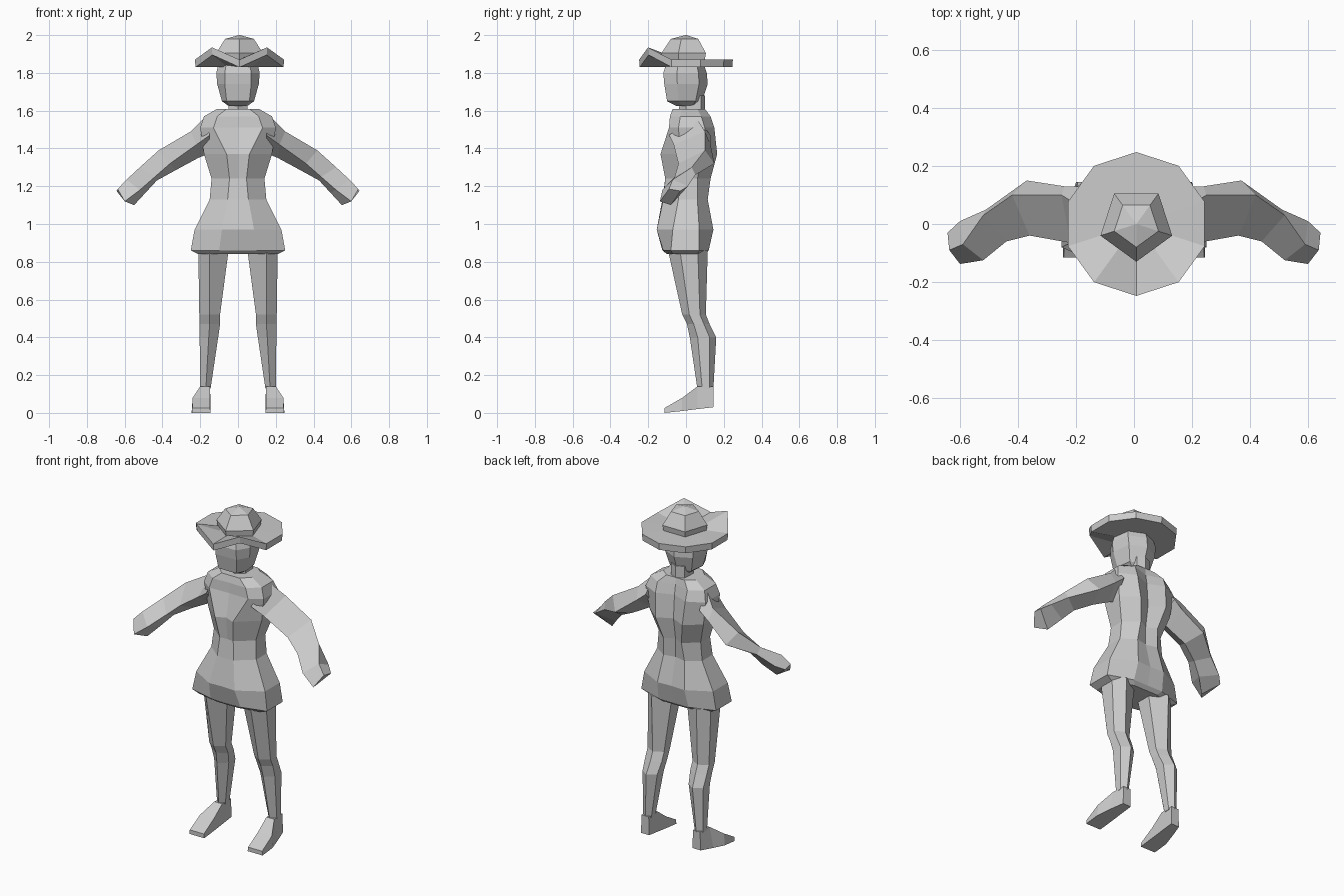
import bpy, bmesh, math

grey = bpy.data.materials.new("plain_grey")
grey.diffuse_color = (0.6, 0.6, 0.6, 1)


def loft(name, rings, mirror=False):
    """Skin a list of equal-length point rings and cap both ends."""
    bm = bmesh.new()
    loops = [[bm.verts.new(p) for p in ring] for ring in rings]
    n = len(loops[0])
    for a, b in zip(loops, loops[1:]):
        for i in range(n):
            j = (i + 1) % n
            bm.faces.new((a[i], a[j], b[j], b[i]))
    bm.faces.new(loops[0])
    bm.faces.new(loops[-1])
    bmesh.ops.recalc_face_normals(bm, faces=bm.faces)
    me = bpy.data.meshes.new(name)
    bm.to_mesh(me)
    bm.free()
    me.materials.append(grey)
    ob = bpy.data.objects.new(name, me)
    bpy.context.collection.objects.link(ob)
    if mirror:
        ob.modifiers.new("mirror", "MIRROR")
    return ob


def sym(half, z):
    """Close a half outline (front centre to back centre) across x = 0."""
    pts = half + [(-x, y) for x, y in reversed(half) if x > 0]
    return [(x, y, z) for x, y in pts]


# Tunic: z, half width, side front y, side back y, front x, y, centre y, back x, y, centre y
tunic = [
    (0.84, 0.21, -0.07, 0.06, 0.07, -0.10, -0.10, 0.08, 0.10, 0.10),
    (0.86, 0.25, -0.08, 0.07, 0.10, -0.12, -0.125, 0.10, 0.12, 0.12),
    (0.97, 0.23, -0.07, 0.07, 0.085, -0.155, -0.15, 0.09, 0.145, 0.14),
    (1.13, 0.15, -0.04, 0.06, 0.055, -0.12, -0.125, 0.07, 0.115, 0.10),
    (1.24, 0.14, -0.03, 0.06, 0.045, -0.11, -0.105, 0.06, 0.13, 0.10),
    (1.37, 0.18, -0.03, 0.09, 0.06, -0.135, -0.11, 0.09, 0.165, 0.12),
    (1.51, 0.20, -0.04, 0.10, 0.13, -0.09, -0.085, 0.10, 0.15, 0.11),
    (1.57, 0.18, -0.03, 0.08, 0.11, -0.085, -0.08, 0.10, 0.13, 0.10),
    (1.61, 0.11, -0.02, 0.06, 0.06, -0.07, -0.07, 0.06, 0.10, 0.10),
]
loft("tunic", [sym([(0, fc), (fx, fy), (w, sf), (w, sb), (bx, by), (0, bc)], z)
               for z, w, sf, sb, fx, fy, fc, bx, by, bc in tunic])

# Neck
loft("neck", [sym([(0, -0.04 + d), (0.05, 0), (0.045, 0.08), (0, 0.10)], z)
              for z, d in ((1.58, 0), (1.68, 0.01))])

# Head: z, half width, face half width, face y, back y
head = [(1.625, 0.05, 0.04, -0.05, 0.06), (1.65, 0.085, 0.06, -0.10, 0.085),
        (1.74, 0.11, 0.07, -0.115, 0.115), (1.80, 0.115, 0.07, -0.12, 0.11),
        (1.86, 0.10, 0.06, -0.10, 0.09)]
loft("head", [sym([(f, yf), (w, yf * 0.4), (w * 0.85, yb * 0.6), (0, yb)], z)
              for z, w, f, yf, yb in head])


def circle(n, r, heights):
    """Ring of n points starting at the front; heights repeat around it."""
    return [(0.008 + r * math.sin(math.tau * i / n), -r * math.cos(math.tau * i / n),
             heights[i % len(heights)]) for i in range(n)]


# Hat brim with two upturned front corners, and five-sided crown
top = [1.87] * 10
top[1] = top[9] = 1.935
low = [z - 0.04 for z in top]
loft("hat_brim", [circle(10, 0.11, [1.872]), circle(10, 0.248, top),
                  circle(10, 0.245, low), circle(10, 0.11, [1.832])])
loft("hat_crown", [circle(5, r, [z]) for r, z in
                   ((0.12, 1.85), (0.13, 1.905), (0.08, 1.98), (0.003, 2.0))])

# Sleeve and hand: front, top, back, bottom corner of each section
arm = [
    [(0.15, -0.09, 1.47), (0.17, 0.05, 1.57), (0.18, 0.13, 1.47), (0.16, 0.03, 1.37)],
    [(0.22, -0.065, 1.42), (0.25, 0.10, 1.49), (0.24, 0.13, 1.42), (0.21, 0.03, 1.35)],
    [(0.36, -0.04, 1.32), (0.42, 0.10, 1.39), (0.37, 0.15, 1.32), (0.33, 0.04, 1.285)],
    [(0.44, -0.06, 1.25), (0.52, 0.03, 1.30), (0.51, 0.05, 1.26), (0.43, 0.0, 1.23)],
    [(0.52, -0.125, 1.18), (0.59, -0.07, 1.235), (0.60, 0.01, 1.20), (0.49, -0.03, 1.165)],
    [(0.60, -0.138, 1.12), (0.637, -0.09, 1.185), (0.643, -0.03, 1.175), (0.55, -0.08, 1.10)],
]
loft("arm", arm, mirror=True)

# Leg: z, inner x, outer x, front y, back y, front ridge x
leg = [(0.86, 0.05, 0.21, -0.095, 0.115, 0.15), (0.52, 0.095, 0.205, -0.02, 0.105, 0.15),
       (0.47, 0.095, 0.205, 0.005, 0.125, 0.15), (0.40, 0.105, 0.203, 0.02, 0.16, 0.155),
       (0.13, 0.145, 0.20, 0.06, 0.145, 0.17)]
loft("leg", [[(xr, yf, z), (xo, yf + (yb - yf) * 0.3, z), (xo, yf + (yb - yf) * 0.75, z),
              (xr, yb, z), (xi, yf + (yb - yf) * 0.75, z), (xi, yf + (yb - yf) * 0.3, z)]
             for z, xi, xo, yf, yb, xr in leg], mirror=True)

# Foot: y, sole z, top z, top outer x, sole outer x
foot = [(0.145, 0.03, 0.14, 0.195, 0.20), (0.06, 0.02, 0.14, 0.20, 0.225),
        (-0.02, 0.01, 0.08, 0.24, 0.245), (-0.115, 0.0, 0.025, 0.242, 0.245)]
loft("foot", [[(0.145, y, zs), (0.148, y, zt), (xt, y, zt), (xs, y, zs)]
              for y, zs, zt, xt, xs in foot], mirror=True)
